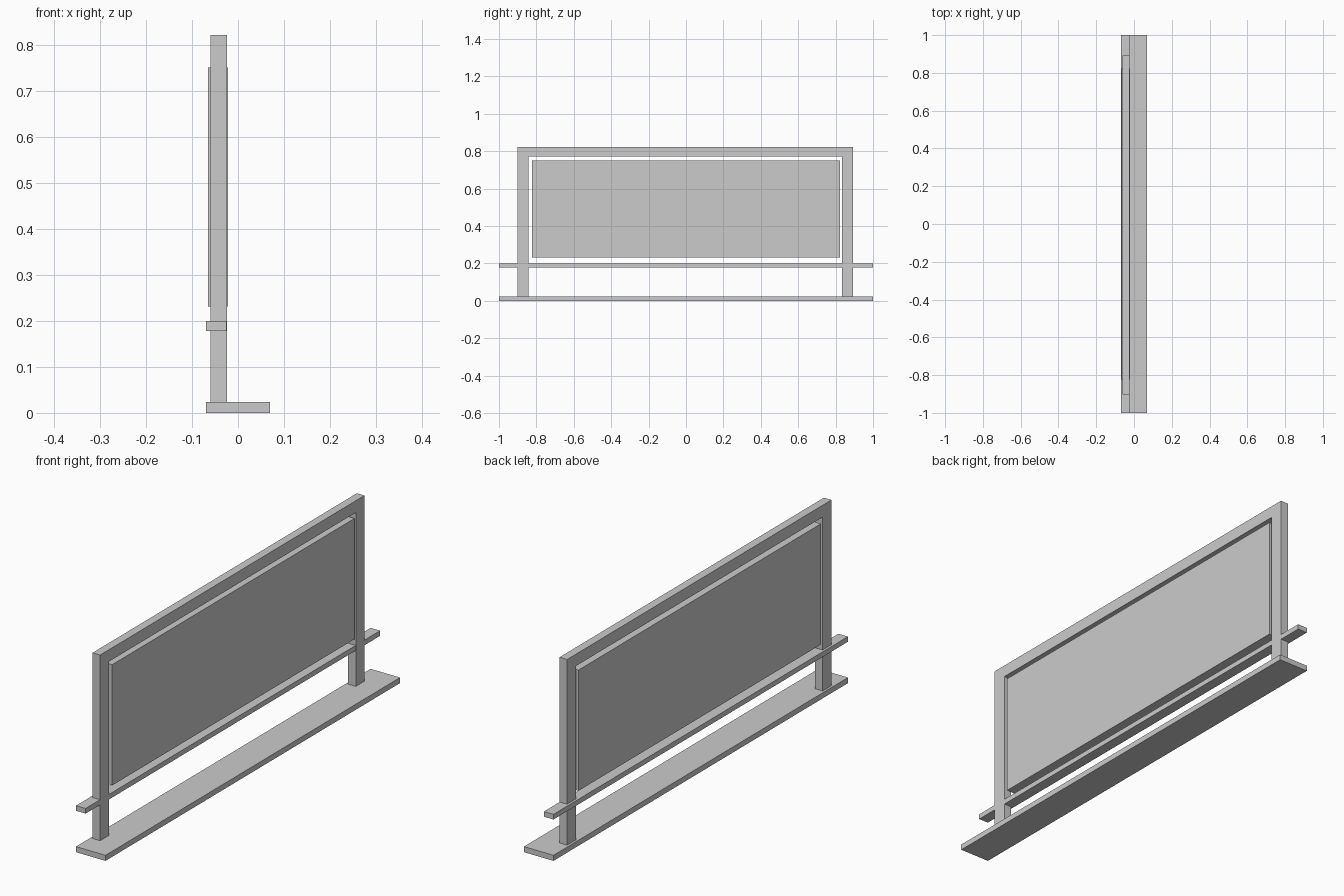
import bpy, bmesh

if "Cube" in bpy.data.objects:
    bpy.data.objects.remove(bpy.data.objects["Cube"])


def prism(name, outline, x0, x1):
    """Extrude a (y, z) outline along x from x0 to x1."""
    bm = bmesh.new()
    face = bm.faces.new([bm.verts.new((x0, y, z)) for y, z in outline])
    ext = bmesh.ops.extrude_face_region(bm, geom=[face])
    verts = [g for g in ext["geom"] if isinstance(g, bmesh.types.BMVert)]
    bmesh.ops.translate(bm, verts=verts, vec=(x1 - x0, 0, 0))
    bmesh.ops.recalc_face_normals(bm, faces=bm.faces)
    mesh = bpy.data.meshes.new(name)
    bm.to_mesh(mesh)
    bm.free()
    obj = bpy.data.objects.new(name, mesh)
    bpy.context.collection.objects.link(obj)
    return obj


def box(name, x0, x1, y0, y1, z0, z1):
    return prism(name, [(y0, z0), (y1, z0), (y1, z1), (y0, z1)], x0, x1)


# Flat base plate
box("base_plate", -0.07, 0.07, -1, 1, 0, 0.024)

# Two posts joined by a top bar, as one arch
prism("frame", [(-0.902, 0.024), (-0.842, 0.024), (-0.842, 0.771), (0.834, 0.771),
                (0.834, 0.024), (0.893, 0.024), (0.893, 0.822), (-0.902, 0.822)],
      -0.06, -0.024)

# Rail crossing the posts below the panel
box("cross_rail", -0.07, -0.0245, -1, 1, 0.178, 0.2)

# Panel hung inside the frame, slightly thicker than it
box("panel", -0.065, -0.022, -0.823, 0.823, 0.232, 0.751)
